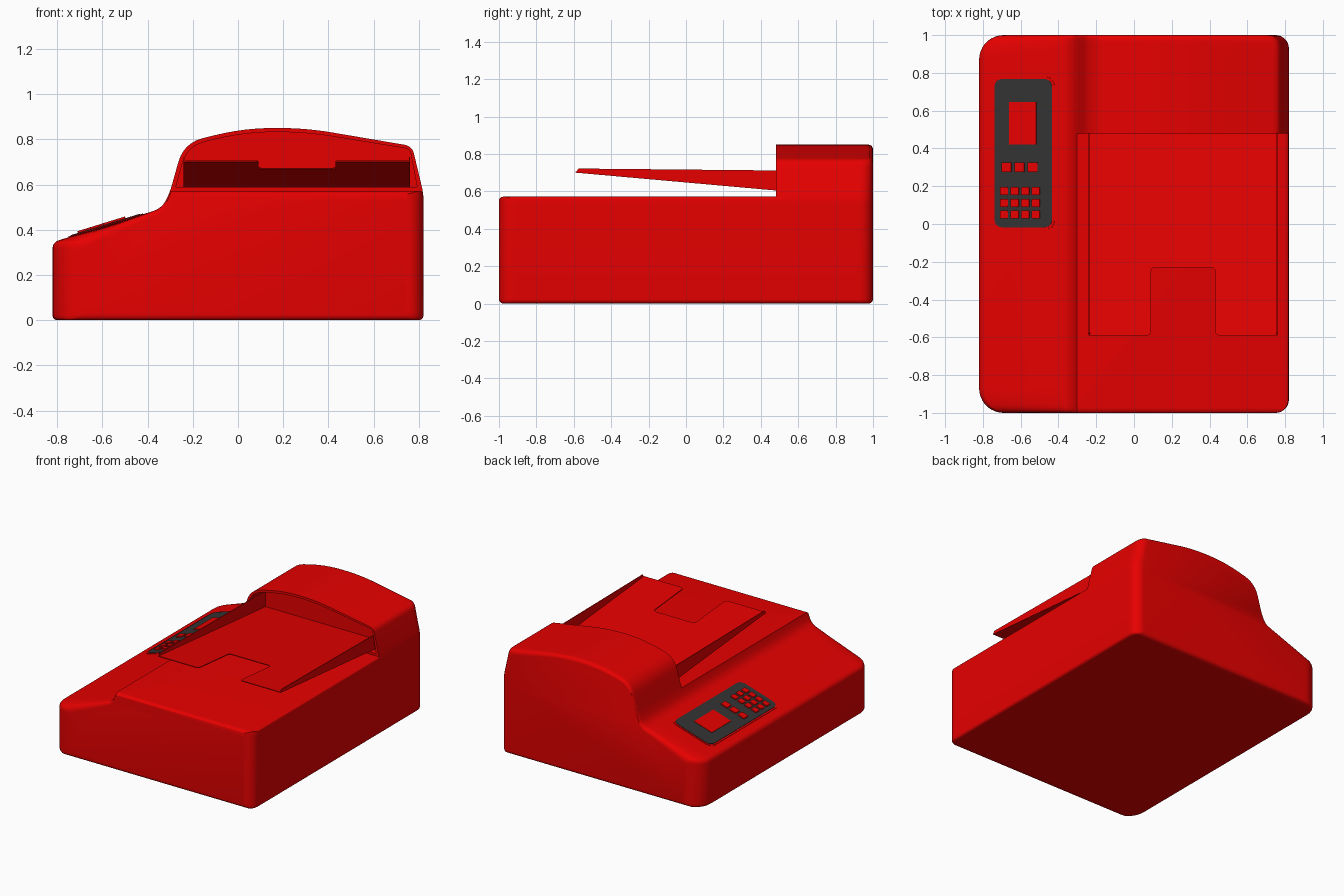
import bpy, bmesh, math
from mathutils import Matrix, Vector

if "Cube" in bpy.data.objects:
    bpy.data.objects.remove(bpy.data.objects["Cube"], do_unlink=True)


def material(name, color):
    m = bpy.data.materials.new(name)
    m.use_nodes = True
    m.diffuse_color = color
    m.node_tree.nodes["Principled BSDF"].inputs["Base Color"].default_value = color
    return m


RED = material("red plastic", (0.8, 0, 0, 1))
CHARCOAL = material("charcoal", (0.033, 0.033, 0.033, 1))


def rounded(corners, steps=6):
    """Soften each (x, y, reach) corner with a small quadratic curve."""
    out = []
    for i, (x, y, reach) in enumerate(corners):
        c = Vector((x, y))
        if not reach:
            out.append(c)
            continue
        a = Vector(corners[i - 1][:2])
        b = Vector(corners[(i + 1) % len(corners)][:2])
        p = c + (a - c).normalized() * reach
        q = c + (b - c).normalized() * reach
        for k in range(steps + 1):
            t = k / steps
            out.append(p * (1 - t) ** 2 + c * 2 * t * (1 - t) + q * t * t)
    return out


def loft(name, rings, mat=RED, matrix=None):
    """Skin a row of matching outlines and close both ends."""
    bm = bmesh.new()
    rows = [[bm.verts.new(p) for p in ring] for ring in rings]
    n = len(rows[0])
    bm.faces.new(rows[0])
    bm.faces.new(rows[-1][::-1])
    for near, far in zip(rows, rows[1:]):
        for i in range(n):
            j = (i + 1) % n
            bm.faces.new((near[j], near[i], far[i], far[j]))
    if matrix:
        bm.transform(matrix)
    bmesh.ops.recalc_face_normals(bm, faces=bm.faces)
    mesh = bpy.data.meshes.new(name)
    bm.to_mesh(mesh)
    bm.free()
    obj = bpy.data.objects.new(name, mesh)
    bpy.context.collection.objects.link(obj)
    mesh.materials.append(mat)
    return obj


def prism(name, pts, axis, lo, hi, mat=RED, matrix=None):
    """Extrude a 2D outline along an axis."""
    place = {"x": lambda p, d: (d, p[0], p[1]),
             "y": lambda p, d: (p[0], d, p[1]),
             "z": lambda p, d: (p[0], p[1], d)}[axis]
    return loft(name, [[place(p, d) for p in pts] for d in (lo, hi)], mat, matrix)


def cut(obj, cutter):
    mod = obj.modifiers.new("cut", 'BOOLEAN')
    mod.operation, mod.solver, mod.object = 'DIFFERENCE', 'EXACT', cutter
    bpy.context.view_layer.objects.active = obj
    bpy.ops.object.modifier_apply(modifier=mod.name)
    bpy.data.objects.remove(cutter, do_unlink=True)


# Body: one profile through console slope and hood, drawn in at both ends
profile = rounded([
    (-0.82, 0, 0.025), (0.82, 0, 0.025), (0.82, 0.56, 0.03), (0.77, 0.77, 0.035),
    (0.3, 0.85, 0.12), (0.03, 0.85, 0.13), (-0.24, 0.785, 0.09),
    (-0.3, 0.57, 0.03), (-0.335, 0.495, 0.045), (-0.82, 0.345, 0.03)])


def inset(depth, radius):
    gap = max(radius - depth, 0)
    return radius - math.sqrt(radius ** 2 - gap ** 2)


def body_ring(y):
    depth = 1 - abs(y)
    left, right, flat = (inset(depth, r) for r in (0.13, 0.07, 0.025))
    ring = []
    for x, z in profile:
        near_left = max(0, (-0.4 - x) / 0.42)
        near_right = max(0, (x - 0.6) / 0.22)
        lift = max(-1, min(1, (0.17 - z) / 0.1))
        ring.append((x + left * near_left - right * near_right, y, z + flat * lift))
    return ring


depths = [0.13 * (1 - math.cos(math.pi / 2 * k / 9)) for k in range(10)]
body = loft("body", [body_ring(y) for y in
                     [d - 1 for d in depths] + [1 - d for d in reversed(depths)]])

# Deck in front of the hood, with softened front and side edges
DECK, HOOD = 0.572, 0.48
cut(body, prism("deck_cutter", rounded([
    (HOOD, 1, 0), (HOOD, DECK, 0), (-1, DECK, 0.03), (-1.01, 0.53, 0),
    (-1.1, 0.53, 0), (-1.1, 1, 0)]), "x", -0.5, 1))
cut(body, prism("deck_edge_cutter", rounded([
    (0.79, 0.58, 0), (0.79, DECK + 0.001, 0), (0.82, DECK, 0.022), (0.823, 0.54, 0),
    (0.9, 0.54, 0), (0.9, 0.58, 0)]), "y", -1.1, HOOD - 0.001))

# Paper opening in the hood
cut(body, prism("opening_cutter", rounded([
    (-0.275, 0.588, 0), (0.792, 0.588, 0), (0.76, 0.757, 0.02),
    (0.3, 0.832, 0.12), (0.03, 0.832, 0.13), (-0.225, 0.77, 0.08)]),
    "y", 0.4, 0.66))

# Paper tray: sloping sheet with a finger notch and two side fins
sheet = rounded([
    (-0.24, -0.59, 0), (0.09, -0.59, 0.025), (0.09, -0.23, 0.025),
    (0.43, -0.23, 0.025), (0.43, -0.59, 0.025), (0.76, -0.59, 0),
    (0.76, 0.655, 0), (-0.24, 0.655, 0)])
loft("tray_sheet", [[(x, y, z - 0.089 * (y + 0.59)) for x, y in sheet]
                    for z in (0.7, 0.706)])
for side, x in (("right", -0.24), ("left", 0.755)):
    prism("tray_fin_" + side, [(-0.59, 0.7), (-0.575, 0.722), (0.655, 0.71),
                               (0.655, 0.59)], "x", x, x + 0.006)

# Control panel lying on the sloped console
CX = -0.585
TILT = math.atan2(0.15, 0.485)
on_slope = (Matrix.Translation((CX, 0, 0.4177))
            @ Matrix.Rotation(-TILT, 4, 'Y'))


def plate(name, x0, x1, y0, y1, lo, hi, mat, corner):
    a, b = ((x - CX) / math.cos(TILT) for x in (x0, x1))
    outline = rounded([(a, y0, corner), (b, y0, corner),
                       (b, y1, corner), (a, y1, corner)])
    prism(name, outline, "z", lo, hi, mat, on_slope)


plate("panel_rim", -0.75, -0.42, -0.03, 0.78, -0.02, 0.003, RED, 0.06)
plate("panel", -0.738, -0.432, -0.018, 0.768, -0.02, 0.006, CHARCOAL, 0.05)
plate("screen", -0.66, -0.515, 0.42, 0.645, 0, 0.009, RED, 0)


def key(name, x, y, half):
    plate(name, x - half, x + half, y - half, y + half, 0, 0.014, RED, 0.006)


for i in range(3):
    key("function_key", -0.672 + i * 0.069, 0.3, 0.026)
    for j in range(4):
        key("number_key", -0.685 + j * 0.056, 0.05 + i * 0.062, 0.021)

# Smooth shading with crisp edges
bpy.ops.object.select_all(action='DESELECT')
for obj in bpy.context.collection.objects:
    if obj.type == 'MESH':
        obj.select_set(True)
bpy.context.view_layer.objects.active = body
bpy.ops.object.shade_smooth_by_angle(angle=math.radians(32))
